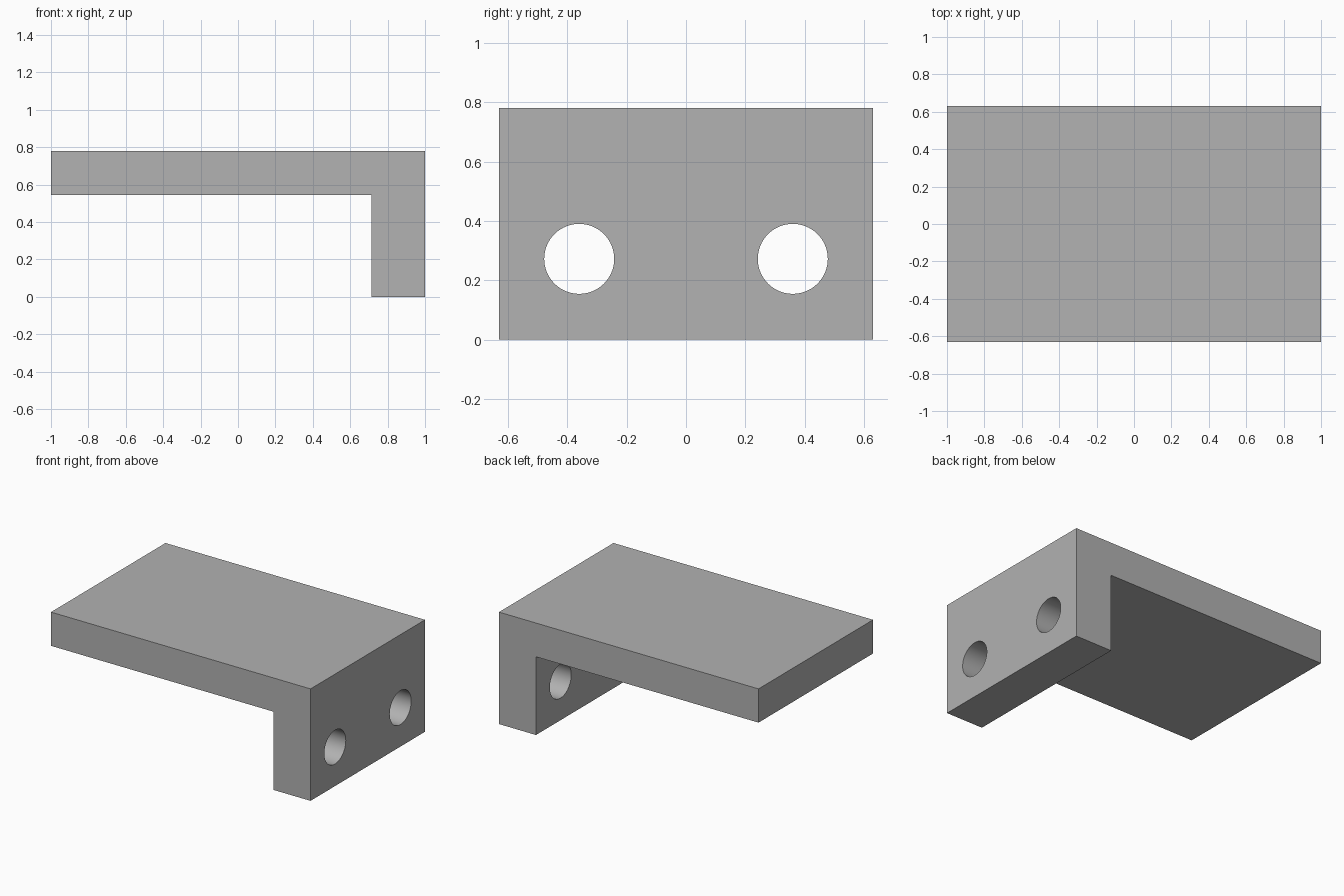
import bpy
import bmesh
import math

cube = bpy.data.objects.get("Cube")
if cube:
    bpy.data.objects.remove(cube, do_unlink=True)

# Plain grey material
grey = bpy.data.materials.new("plain grey")
grey.use_nodes = True
colour = (0.445, 0.445, 0.445, 1)
grey.diffuse_color = colour
grey.node_tree.nodes["Principled BSDF"].inputs["Base Color"].default_value = colour

HALF_WIDTH = 0.63
HEIGHT = 0.78
PLATE_BOTTOM = 0.545
FLANGE_INNER = 0.715
HOLE_Y, HOLE_Z, HOLE_RADIUS = 0.36, 0.272, 0.118

# L-shaped bracket: side profile extruded across its width
profile = [(-1, PLATE_BOTTOM), (FLANGE_INNER, PLATE_BOTTOM), (FLANGE_INNER, 0),
           (1, 0), (1, HEIGHT), (-1, HEIGHT)]
bm = bmesh.new()
face = bm.faces.new([bm.verts.new((x, -HALF_WIDTH, z)) for x, z in profile])
extruded = bmesh.ops.extrude_face_region(bm, geom=[face])
moved = [v for v in extruded["geom"] if isinstance(v, bmesh.types.BMVert)]
bmesh.ops.translate(bm, verts=moved, vec=(0, 2 * HALF_WIDTH, 0))
bmesh.ops.recalc_face_normals(bm, faces=bm.faces)
mesh = bpy.data.meshes.new("bracket")
bm.to_mesh(mesh)
bm.free()
mesh.materials.append(grey)
bracket = bpy.data.objects.new("bracket", mesh)
bpy.context.collection.objects.link(bracket)

# Two bolt holes through the flange
cutters = []
for side, name in ((-1, "front"), (1, "back")):
    bpy.ops.mesh.primitive_cylinder_add(
        vertices=64, radius=HOLE_RADIUS, depth=0.6,
        location=((1 + FLANGE_INNER) / 2, side * HOLE_Y, HOLE_Z),
        rotation=(0, math.pi / 2, 0))
    cutter = bpy.context.object
    cutter.name = name + "_hole_cutter"
    cutter.data.materials.append(grey)
    cutters.append(cutter)
    cut = bracket.modifiers.new(name + "_hole", "BOOLEAN")
    cut.operation = "DIFFERENCE"
    cut.solver = "EXACT"
    cut.object = cutter

# Apply the cuts, then drop the cutters
bpy.ops.object.select_all(action="DESELECT")
bracket.select_set(True)
bpy.context.view_layer.objects.active = bracket
for modifier in list(bracket.modifiers):
    bpy.ops.object.modifier_apply(modifier=modifier.name)
for cutter in cutters:
    bpy.data.objects.remove(cutter, do_unlink=True)

# Smooth hole walls, sharp edges elsewhere
bpy.ops.object.shade_smooth_by_angle(angle=math.radians(30))
